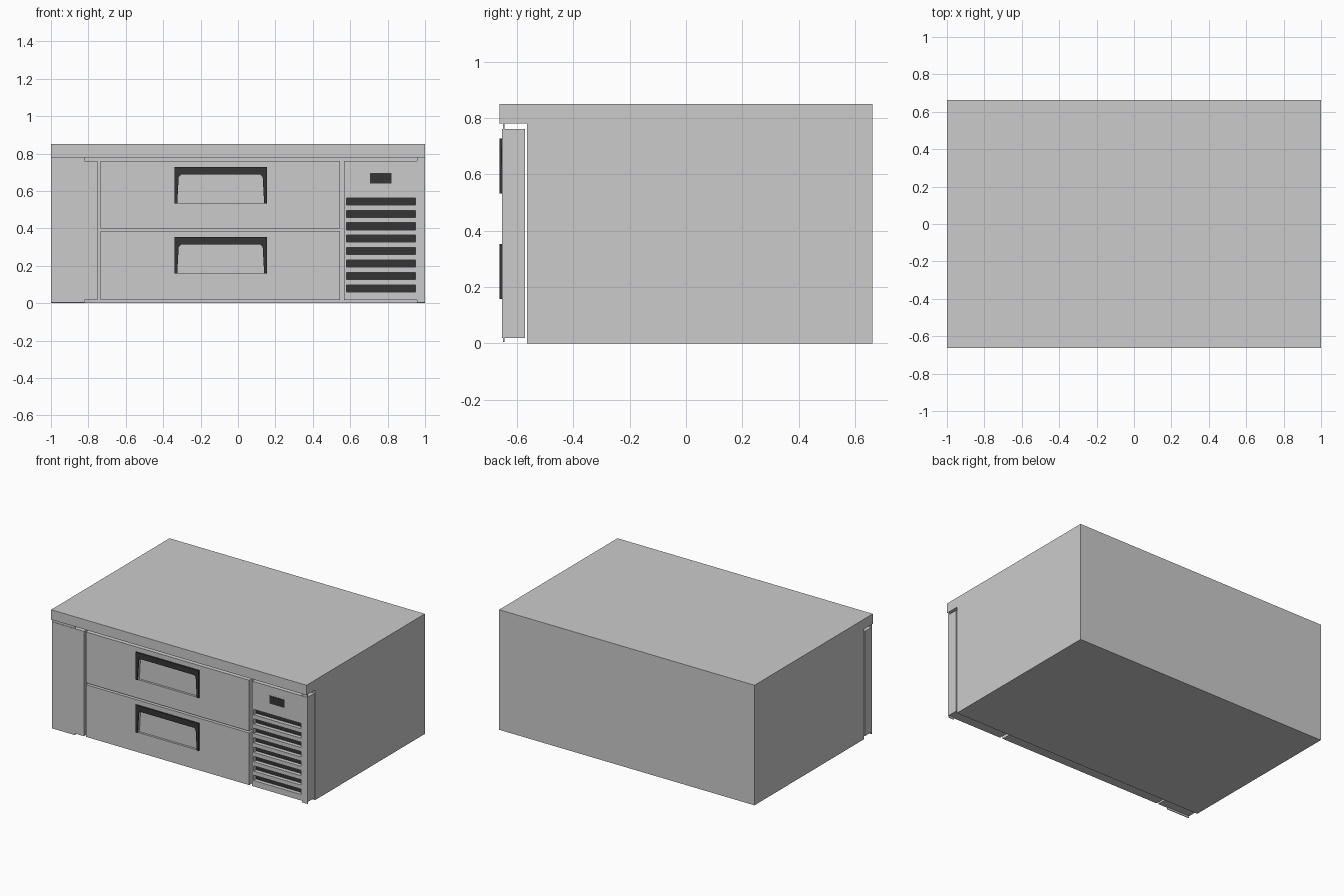
import bpy

if "Cube" in bpy.data.objects:
    bpy.data.objects.remove(bpy.data.objects["Cube"])

dark = bpy.data.materials.new("dark_plastic")
dark.diffuse_color = (0.035, 0.035, 0.035, 1)
dark.use_nodes = True
dark.node_tree.nodes["Principled BSDF"].inputs["Base Color"].default_value = dark.diffuse_color

FRONT, BACK = -0.653, -0.572   # depth range of the front panels


def prism(name, outline, y0, y1, mat=None):
    """Extrude an (x, z) outline from y0 to y1."""
    n = len(outline)
    verts = [(x, y, z) for y in (y0, y1) for x, z in outline]
    faces = [tuple(range(n)), tuple(reversed(range(n, 2 * n)))]
    faces += [(i, i + n, (i + 1) % n + n, (i + 1) % n) for i in range(n)]
    mesh = bpy.data.meshes.new(name)
    mesh.from_pydata(verts, [], faces)
    mesh.validate()
    ob = bpy.data.objects.new(name, mesh)
    bpy.context.collection.objects.link(ob)
    if mat:
        mesh.materials.append(mat)
    # consistent outward normals
    import bmesh
    bm = bmesh.new()
    bm.from_mesh(mesh)
    bmesh.ops.recalc_face_normals(bm, faces=bm.faces)
    bm.to_mesh(mesh)
    bm.free()
    return ob


def box(name, x0, x1, y0, y1, z0, z1, mat=None):
    return prism(name, [(x0, z0), (x1, z0), (x1, z1), (x0, z1)], y0, y1, mat)


def cut(target, cutter):
    """Subtract the cutter from the target and remove it."""
    mod = target.modifiers.new("cut", 'BOOLEAN')
    mod.operation, mod.solver, mod.object = 'DIFFERENCE', 'EXACT', cutter
    bpy.context.view_layer.objects.active = target
    bpy.ops.object.modifier_apply(modifier=mod.name)
    bpy.data.objects.remove(cutter)


# Cabinet body and worktop
box("cabinet_body", -1, 1, -0.565, 0.662, 0, 0.78)
box("worktop", -1, 1, -0.662, 0.662, 0.78, 0.85)

# Left panel and the thin corner sheets behind the panel fronts
box("left_panel", -1, -0.75, FRONT, BACK, 0.018, 0.76)
box("left_corner_sheet", -1, -0.82, -0.650, -0.645, 0.005, 0.78)
box("right_corner_sheet", 0.957, 1, -0.650, -0.645, 0.005, 0.78)

# Drawers with recessed pulls
for label, z0, z1, top in (("upper", 0.40, 0.76, 0.727), ("lower", 0.018, 0.387, 0.353)):
    drawer = box(label + "_drawer", -0.735, 0.545, FRONT, BACK, z0, z1)
    bottom, lip = top - 0.195, top - 0.04
    opening = [(-0.325, bottom), (-0.317, lip - 0.012), (-0.305, lip),
               (0.12, lip), (0.132, lip - 0.012), (0.14, bottom)]
    cut(drawer, prism("pocket_cutter", opening, -0.70, FRONT + 0.015))
    outline = [(-0.34, bottom), (-0.34, top), (0.155, top), (0.155, bottom)]
    prism(label + "_handle", outline + opening[::-1], -0.662, FRONT + 0.002, dark)

# Machine compartment panel with vent slots and dark slot backs
grille = box("vent_panel", 0.567, 1, FRONT, BACK, 0.018, 0.76)
for i in range(8):
    z = 0.079 + i * 0.0665
    cut(grille, box("slot_cutter", 0.58, 0.95, -0.70, FRONT + 0.03, z - 0.019, z + 0.019))
    box(f"vent_back_{i + 1}", 0.58, 0.95, FRONT + 0.027, FRONT + 0.032, z - 0.019, z + 0.019, dark)

# Temperature display
box("display", 0.705, 0.822, FRONT - 0.003, FRONT + 0.005, 0.64, 0.695, dark)
